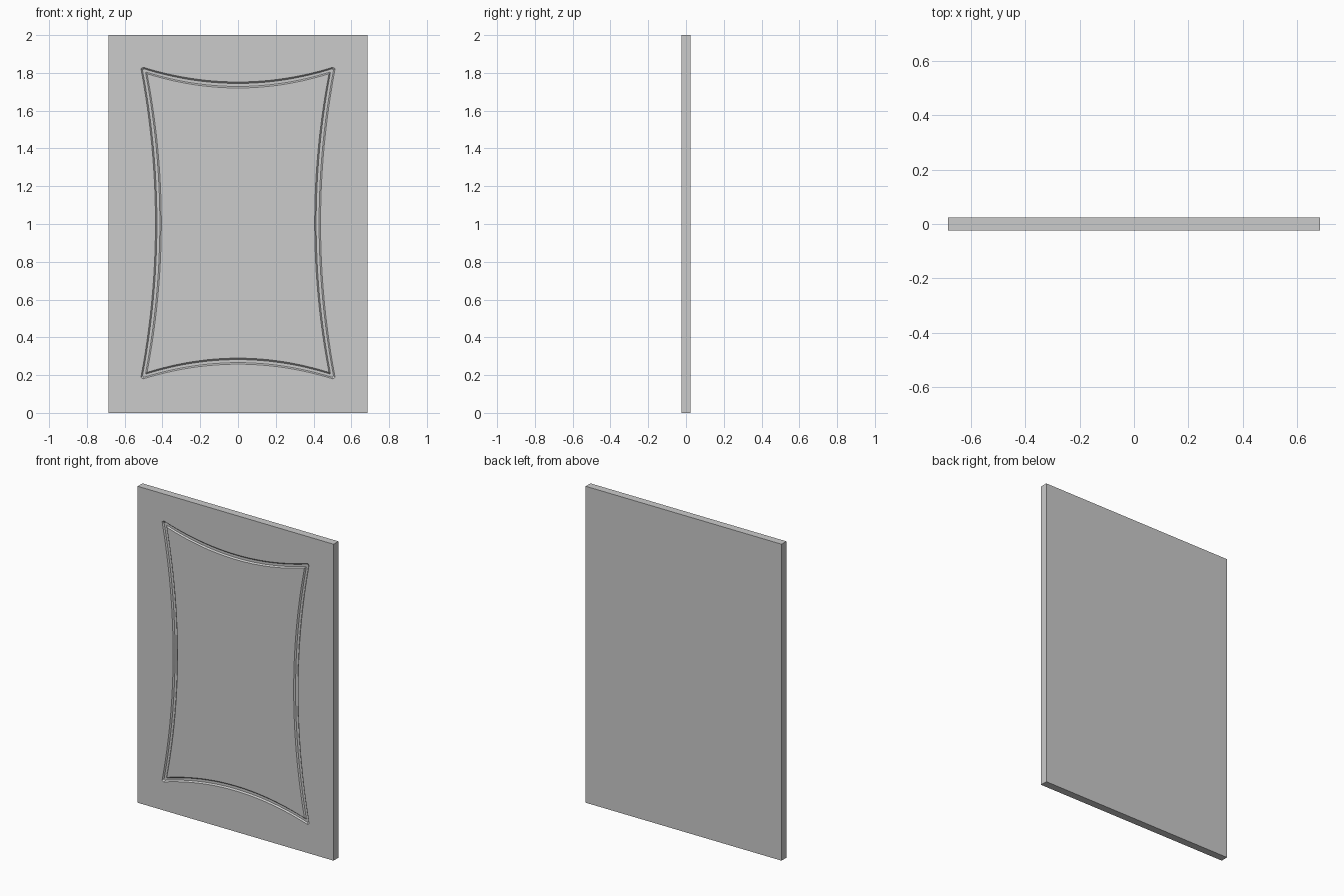
import bpy, bmesh

if "Cube" in bpy.data.objects:
    bpy.data.objects.remove(bpy.data.objects["Cube"])

W, T, H = 0.685, 0.024, 2.0      # half width, half thickness, height
CZ = 1.005                       # centre height of the groove frame
N = 24                           # segments per curved side


def make_object(name, bm):
    bmesh.ops.recalc_face_normals(bm, faces=bm.faces)
    mesh = bpy.data.meshes.new(name)
    bm.to_mesh(mesh)
    bm.free()
    obj = bpy.data.objects.new(name, mesh)
    bpy.context.collection.objects.link(obj)
    return obj


def concave_loop(top_x, top_z, top_mid, side_x, side_z, side_mid):
    """Closed outline with four inward-bowed sides, clockwise from top left."""
    s = [-1 + 2 * i / N for i in range(N + 1)]
    top = [(u * top_x, top_mid + (top_z - top_mid) * u * u) for u in s]
    right = [(side_mid + (side_x - side_mid) * u * u, -u * side_z) for u in s]
    half = top + right
    return half + [(-x, -z) for x, z in half]


# Flat panel
bm = bmesh.new()
bmesh.ops.create_cube(bm, size=1)
for v in bm.verts:
    v.co = (v.co.x * 2 * W, v.co.y * 2 * T, (v.co.z + 0.5) * H)
panel = make_object("panel", bm)

# Groove cutter: trapezoid section swept between outer and inner outlines
outer = concave_loop(0.503, 0.825, 0.747, 0.514, 0.817, 0.437)
inner = concave_loop(0.480, 0.790, 0.715, 0.481, 0.788, 0.406)
section = [(-0.125, -0.004), (0.25, 0.008), (0.75, 0.008), (1.125, -0.004)]
bm = bmesh.new()
rings = []
for t, depth in section:
    rings.append([bm.verts.new((a[0] + (b[0] - a[0]) * t, -T + depth,
                                CZ + a[1] + (b[1] - a[1]) * t))
                  for a, b in zip(outer, inner)])
for k, ring in enumerate(rings):
    nxt = rings[(k + 1) % len(rings)]
    for i in range(len(ring)):
        j = (i + 1) % len(ring)
        bm.faces.new((ring[i], ring[j], nxt[j], nxt[i]))
cutter = make_object("groove_cutter", bm)
cutter.hide_render = True
cutter.hide_viewport = True

# Carve the decorative groove into the front
cut = panel.modifiers.new("groove", 'BOOLEAN')
cut.operation = 'DIFFERENCE'
cut.solver = 'EXACT'
cut.object = cutter
